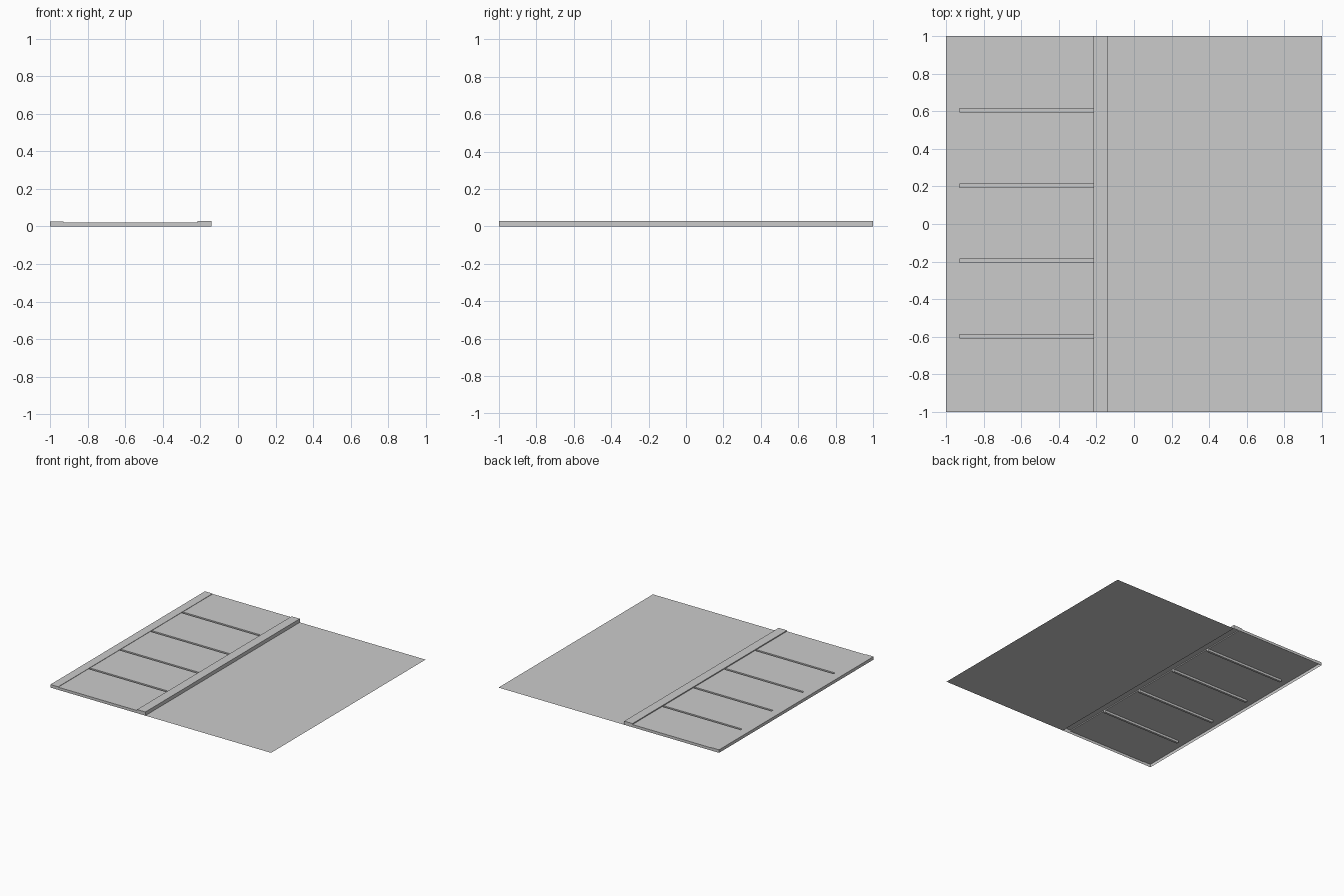
import bpy, bmesh

if "Cube" in bpy.data.objects:
    bpy.data.objects.remove(bpy.data.objects["Cube"])

# Height profile across x: outer strip, sunken bays, raised kerb
X0, X1, X2, X3 = -1.0, -0.93, -0.215, -0.14
STRIP, BAY, KERB, GROOVE = 0.025, 0.022, 0.03, 0.004
SLOTS = [-0.597, -0.196, 0.204, 0.605]
HALF = 0.009


def make(name, quads):
    bm = bmesh.new()
    for q in quads:
        bm.faces.new([bm.verts.new(p) for p in q])
    bmesh.ops.remove_doubles(bm, verts=bm.verts, dist=1e-5)
    me = bpy.data.meshes.new(name)
    bm.to_mesh(me)
    bm.free()
    ob = bpy.data.objects.new(name, me)
    bpy.context.collection.objects.link(ob)
    return ob


def flat(xa, xb, ya, yb, z):
    return [(xa, ya, z), (xb, ya, z), (xb, yb, z), (xa, yb, z)]


def wall_x(x, ya, yb, za, zb):
    return [(x, ya, za), (x, yb, za), (x, yb, zb), (x, ya, zb)]


def wall_y(y, xa, xb, za, zb):
    return [(xa, y, za), (xb, y, za), (xb, y, zb), (xa, y, zb)]


# Road sheet
make("road", [flat(X3, 1, -1, 1, 0)])

# Outer strip and kerb, open underneath
make("outer_strip", [
    flat(X0, X1, -1, 1, STRIP), wall_x(X0, 1, -1, 0, STRIP),
    wall_x(X1, -1, 1, BAY, STRIP)])
make("kerb", [
    flat(X2, X3, -1, 1, KERB), wall_x(X3, -1, 1, 0, KERB),
    wall_x(X2, 1, -1, BAY, KERB)])

# Front and back edges
ends = []
for xa, xb, z in ((X0, X1, STRIP), (X1, X2, BAY), (X2, X3, KERB)):
    ends += [wall_y(-1, xa, xb, 0, z), wall_y(1, xb, xa, 0, z)]
make("end_walls", ends)

# Sunken bays split by narrow grooves
quads, y = [], -1
for c in SLOTS:
    a, b = c - HALF, c + HALF
    quads += [flat(X1, X2, y, a, BAY), flat(X1, X2, a, b, GROOVE),
              wall_y(a, X2, X1, GROOVE, BAY), wall_y(b, X1, X2, GROOVE, BAY),
              wall_x(X1, a, b, GROOVE, BAY), wall_x(X2, b, a, GROOVE, BAY)]
    y = b
quads.append(flat(X1, X2, y, 1, BAY))
make("grooved_bays", quads)
